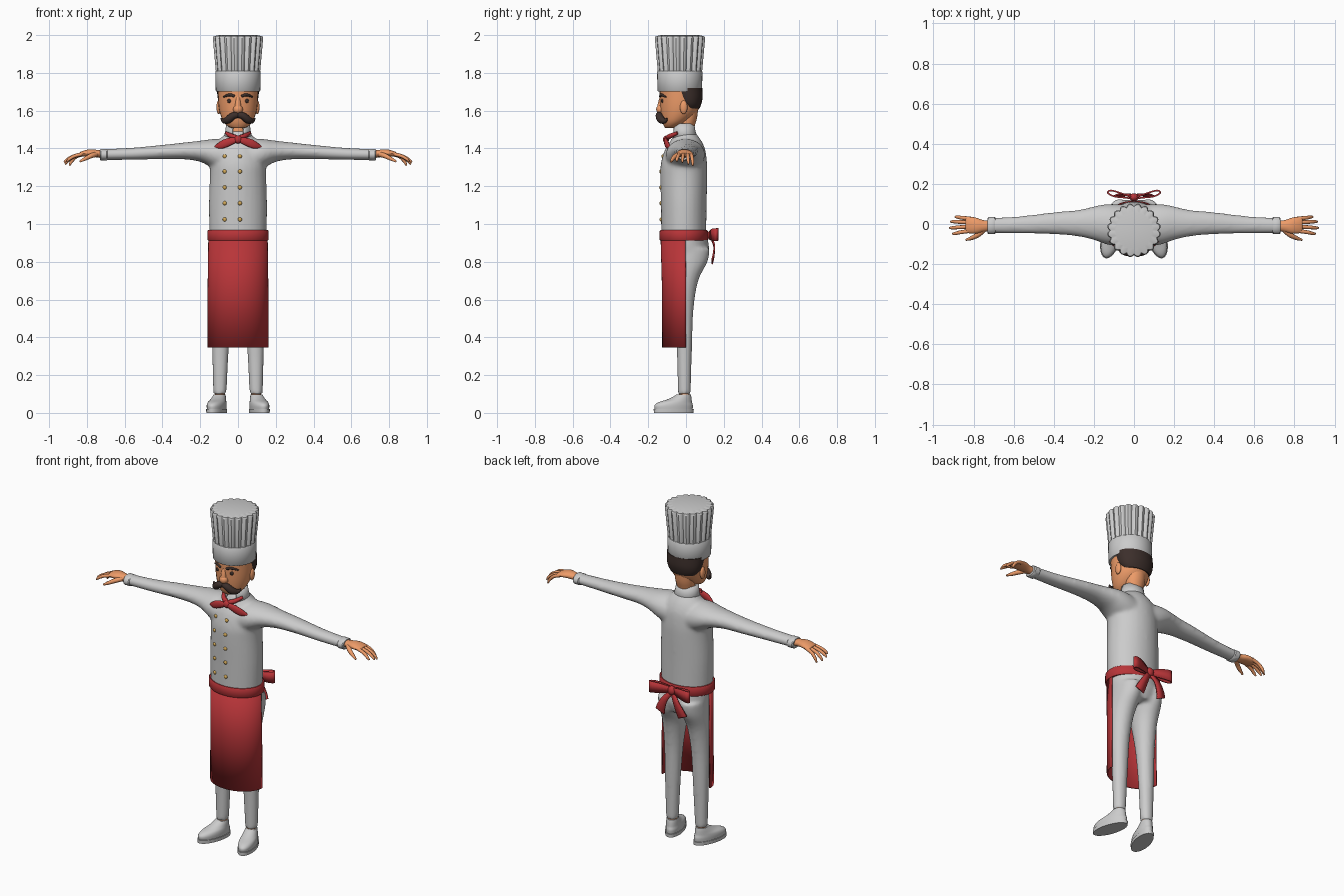
import bpy, bmesh, math
from mathutils import Vector, Matrix

if "Cube" in bpy.data.objects:
    bpy.data.objects.remove(bpy.data.objects["Cube"])


def material(name, rgb):
    m = bpy.data.materials.new(name)
    m.diffuse_color = (*rgb, 1)
    m.use_nodes = True
    m.node_tree.nodes["Principled BSDF"].inputs["Base Color"].default_value = m.diffuse_color
    return m


SKIN = material("skin", (0.85, 0.33, 0.14))
RED = material("red_cloth", (0.48, 0.035, 0.04))
HAIR = material("dark_hair", (0.045, 0.028, 0.024))
GOLD = material("gold", (0.65, 0.4, 0.1))


def finish(bm, name, mat=None, mirror=False, thick=0, voxel=0, smooth=6, angle=40):
    """Turn a bmesh into a named, shaded object with the usual modifiers."""
    bmesh.ops.recalc_face_normals(bm, faces=bm.faces)
    me = bpy.data.meshes.new(name)
    bm.to_mesh(me)
    bm.free()
    ob = bpy.data.objects.new(name, me)
    bpy.context.collection.objects.link(ob)
    if mat:
        me.materials.append(mat)
    bpy.ops.object.select_all(action='DESELECT')
    ob.select_set(True)
    bpy.context.view_layer.objects.active = ob
    bpy.ops.object.shade_smooth_by_angle(angle=math.radians(angle))
    if thick:
        s = ob.modifiers.new("thickness", 'SOLIDIFY')
        s.thickness, s.offset = thick, 0
    if mirror:
        ob.modifiers.new("mirror", 'MIRROR').use_mirror_merge = False
    if voxel:
        r = ob.modifiers.new("fuse", 'REMESH')
        r.mode, r.voxel_size, r.use_smooth_shade = 'VOXEL', voxel, True
        s = ob.modifiers.new("relax", 'SMOOTH')
        s.factor, s.iterations = 0.5, smooth
    return ob


def spline(pts, steps):
    """Catmull-Rom through tuples of any length."""
    out = []
    for i in range(len(pts) - 1):
        a, b, c, d = (pts[max(0, min(len(pts) - 1, i + k))] for k in (-1, 0, 1, 2))
        for s in range(steps):
            t = s / steps
            out.append([q + 0.5 * t * (r - p + t * (2*p - 5*q + 4*r - u + t * (3*(q - r) + u - p)))
                        for p, q, r, u in zip(a, b, c, d)])
    return out + [list(pts[-1])]


def skin_rings(bm, rings):
    rings = [[bm.verts.new(p) for p in r] for r in rings]
    n = len(rings[0])
    for a, b in zip(rings, rings[1:]):
        for i in range(n):
            bm.faces.new((a[i], a[(i + 1) % n], b[(i + 1) % n], b[i]))
    bm.faces.new(rings[0])
    bm.faces.new(rings[-1])


def loft(bm, secs, axis='z', n=28, steps=4, lobes=0):
    """Ellipse sections (x, y, z, r1, r2) perpendicular to the axis."""
    rings = []
    for x, y, z, r1, r2 in spline(secs, steps):
        ring = []
        for i in range(n):
            t = 2 * math.pi * i / n
            k = 0.9 + 0.1 * abs(math.sin(lobes * t / 2)) if lobes else 1
            u, v = r1 * k * math.cos(t), r2 * k * math.sin(t)
            ring.append((x + u, y + v, z) if axis == 'z' else (x, y + u, z + v))
        rings.append(ring)
    skin_rings(bm, rings)


def part(name, secs, mat=None, axis='z', n=28, steps=4, lobes=0, **kw):
    bm = bmesh.new()
    loft(bm, secs, axis, n, steps, lobes)
    return finish(bm, name, mat, **kw)


def tube(bm, pts, n=10, steps=4):
    """Round tube through (x, y, z, radius)."""
    pts = spline(pts, steps)
    rings = []
    for i, p in enumerate(pts):
        d = Vector(pts[min(i + 1, len(pts) - 1)][:3]) - Vector(pts[max(i - 1, 0)][:3])
        u = d.cross((0, 0.1, 1)).normalized()
        v = d.cross(u).normalized()
        rings.append([Vector(p[:3]) + p[3] * (u * math.cos(2*math.pi*k/n) + v * math.sin(2*math.pi*k/n))
                      for k in range(n)])
    skin_rings(bm, rings)


def ball(bm, loc, size):
    bmesh.ops.create_uvsphere(bm, u_segments=16, v_segments=10, radius=1,
                              matrix=Matrix.LocRotScale(Vector(loc), None, Vector(size)))


def sheet(bm, rows):
    rows = [[bm.verts.new(p) for p in r] for r in rows]
    for a, b in zip(rows, rows[1:]):
        for i in range(len(a) - 1):
            bm.faces.new((a[i], a[i + 1], b[i + 1], b[i]))


def arc_wall(name, secs, a0, a1, thick, mat=None, n=32):
    """Open curved wall: sections (cy, z, rx, ry), angles in degrees."""
    bm = bmesh.new()
    ang = [math.radians(a0 + (a1 - a0) * i / n) for i in range(n + 1)]
    sheet(bm, [[(rx * math.cos(t), cy + ry * math.sin(t), z) for t in ang] for cy, z, rx, ry in secs])
    return finish(bm, name, mat, thick=thick)


def ribbon(name, pts, across):
    """Flat red strip through (x, y, z, half width), mirrored."""
    bm = bmesh.new()
    w = Vector(across).normalized()
    pts = spline(pts, 4)
    sheet(bm, [[Vector(p[:3]) + w * p[3] * s for p in pts] for s in (-1, 1)])
    return finish(bm, name, RED, thick=0.008, mirror=True)


# jacket: torso and sleeves fused
bm = bmesh.new()
loft(bm, [(0, -.012, .92, .151, .119), (0, -.012, 1.1, .154, .121), (0, -.012, 1.25, .149, .124),
          (0, -.011, 1.32, .148, .122), (0, -.005, 1.39, .135, .108), (0, .0, 1.44, .105, .082),
          (0, -.004, 1.475, .07, .06), (0, -.006, 1.495, .055, .045)])
for s in (1, -1):
    loft(bm, [(s * x, y, z, a, b) for x, y, z, a, b in (
        (.02, -.005, 1.35, .1, .085), (.1, -.004, 1.365, .104, .085), (.15, 0, 1.376, .098, .072),
        (.2, .004, 1.385, .084, .056), (.28, .004, 1.387, .066, .045), (.4, .004, 1.381, .055, .038),
        (.56, -.004, 1.372, .044, .032), (.715, -.008, 1.368, .038, .029))], axis='x')
finish(bm, "jacket", voxel=.01, smooth=8)

# collar open at the throat, and sleeve cuffs
arc_wall("collar", [(-.006, 1.45, .072, .064), (-.012, 1.49, .062, .056), (-.014, 1.53, .056, .052)],
         -62, 242, .012)
part("cuffs", [(.69, -.008, 1.367, .038, .027), (.695, -.008, 1.367, .043, .031),
               (.725, -.008, 1.367, .043, .031), (.73, -.008, 1.367, .038, .027)],
     axis='x', steps=1, mirror=True)

# double row of buttons
bm = bmesh.new()
for z, back in ((1.358, .012), (1.278, 0), (1.194, 0), (1.11, .001), (1.024, .002)):
    for x in (-.07, .01):
        ball(bm, (x, back - .013 - .121 * math.sqrt(1 - (x / .15) ** 2), z), (.011, .008, .011))
finish(bm, "buttons", GOLD)

# trousers: pelvis and legs fused
bm = bmesh.new()
loft(bm, [(0, .0, .79, .125, .1), (0, .003, .86, .146, .12), (0, -.008, .96, .148, .115)])
for s in (1, -1):
    loft(bm, [(s * x, y, z, a, b) for x, y, z, a, b in (
        (.096, -.009, .1, .035, .034), (.093, -.009, .35, .045, .041), (.089, -.014, .55, .053, .054),
        (.082, -.013, .7, .066, .078), (.073, .004, .8, .073, .11), (.07, .008, .87, .073, .118))])
finish(bm, "trousers", voxel=.01)

# apron with waistband and bow
arc_wall("apron", [(0, .347, .158, .122), (0, .65, .157, .123), (-.003, .94, .153, .128)],
         -180, 0, .008, RED)
part("waistband", [(0, -.012, z, .162 - d, .128 - d) for z, d in
                   ((.912, .004), (.917, 0), (.962, 0), (.967, .004))], RED, n=40, steps=1)
ribbon("bow_loops", [(.0, .128, .94, .014), (.06, .152, .945, .027), (.115, .167, .945, .033),
                     (.13, .155, .943, .033), (.1, .138, .943, .031), (.05, .132, .943, .024),
                     (.0, .126, .94, .014)], (0, 0, 1))
ribbon("bow_tails", [(.0, .13, .935, .012), (.035, .148, .89, .018), (.06, .147, .84, .025),
                     (.075, .138, .8, .03)], (1, 0, .45))
bm = bmesh.new()
ball(bm, (0, .133, .94), (.024, .02, .027))
finish(bm, "bow_knot", RED)

# shoes turned outward, with bare ankles
bm = bmesh.new()
loft(bm, [(0, 0, 0, .048, .109), (0, 0, .02, .049, .11)], steps=1)
loft(bm, [(0, 0, .02, .045, .104), (0, 0, .04, .046, .105), (0, .008, .056, .044, .092),
          (0, .03, .07, .039, .068), (0, .045, .084, .035, .051), (0, .055, .098, .031, .038)])
bmesh.ops.transform(bm, verts=bm.verts,
                    matrix=Matrix.Translation((.113, -.065, 0)) @ Matrix.Rotation(math.radians(16), 4, 'Z'))
finish(bm, "shoes", mirror=True)
part("ankles", [(.096, -.009, .08, .027, .027), (.096, -.009, .14, .027, .027)], SKIN, steps=1, mirror=True)

# hands: palm, fingers and thumb
bm = bmesh.new()
loft(bm, [(.715, -.008, 1.368, .026, .02), (.75, -.01, 1.373, .029, .02), (.79, -.008, 1.376, .04, .019),
          (.83, -.004, 1.37, .041, .014), (.84, -.003, 1.367, .034, .01)], axis='x', n=20)
for y, length, spread, drop in ((-.034, .075, -.014, .03), (-.013, .09, -.006, .035),
                                (.008, .085, .004, .044), (.027, .062, .008, .05)):
    tube(bm, [(.815, y, 1.372, .010), (.83 + length * .45, y + spread * .5, 1.368 - drop * .25, .0095),
              (.83 + length * .85, y + spread, 1.366 - drop * .75, .008),
              (.83 + length, y + spread, 1.366 - drop * 1.15, .004)])
tube(bm, [(.745, -.022, 1.37, .014), (.775, -.052, 1.362, .013), (.81, -.07, 1.345, .010),
          (.838, -.079, 1.33, .005)])
finish(bm, "hands", SKIN, mirror=True)

# neck and head
part("neck", [(0, -.008, 1.42, .05, .046), (0, -.004, 1.5, .05, .046), (0, .008, 1.56, .056, .05),
              (0, .01, 1.62, .06, .055)], SKIN)
bm = bmesh.new()
loft(bm, [(0, -.088, 1.507, .022, .018), (0, -.078, 1.514, .048, .036), (0, -.06, 1.54, .076, .066),
          (0, -.04, 1.585, .095, .094), (0, -.031, 1.64, .104, .107), (0, -.03, 1.72, .106, .11)])
ball(bm, (0, -.132, 1.607), (.026, .026, .026))
tube(bm, [(0, -.128, 1.67, .012), (0, -.134, 1.64, .015), (0, -.138, 1.605, .018)])
for s in (1, -1):
    ball(bm, (s * .102, -.012, 1.618), (.012, .02, .036))
finish(bm, "head", SKIN)

# hair, eyes, brows and moustache
part("hair", [(0, .022, 1.612, .08, .05), (0, .016, 1.635, .098, .065), (0, .008, 1.67, .108, .08),
              (0, -.002, 1.72, .112, .088)], HAIR)
bm = bmesh.new()
ball(bm, (.045, -.124, 1.652), (.012, .008, .012))
finish(bm, "eyes", HAIR, mirror=True)
bm = bmesh.new()
tube(bm, [(.018, -.136, 1.676, .007), (.045, -.129, 1.684, .008), (.078, -.106, 1.672, .004)])
finish(bm, "eyebrows", HAIR, mirror=True)
bm = bmesh.new()
tube(bm, [(-.004, -.138, 1.577, .014), (.025, -.142, 1.573, .019), (.052, -.132, 1.552, .02),
          (.075, -.112, 1.546, .013), (.09, -.1, 1.56, .003)], n=14)
finish(bm, "moustache", HAIR, mirror=True)

# neckerchief
part("kerchief_tails", [(.0, -.108, 1.446, .009, .01), (.04, -.106, 1.436, .011, .021),
                        (.085, -.1, 1.421, .01, .022), (.125, -.085, 1.407, .005, .005)],
     RED, axis='x', n=16, mirror=True)
bm = bmesh.new()
tube(bm, [(0, -.1, 1.455, .013), (.035, -.083, 1.466, .013), (.063, -.045, 1.482, .008)])
finish(bm, "kerchief_band", RED, mirror=True)
bm = bmesh.new()
ball(bm, (0, -.106, 1.447), (.021, .016, .021))
finish(bm, "kerchief_knot", RED)

# tall pleated hat
part("hat_band", [(0, -.033, z, r, r) for z, r in ((1.702, .115), (1.706, .118), (1.806, .12), (1.81, .117))],
     n=40, steps=1)
part("hat_pleats", [(0, -.032, z, r, r) for z, r in
                    ((1.8, .118), (1.985, .135), (1.994, .13), (2.0, .1))],
     n=120, steps=1, lobes=20, angle=30)
